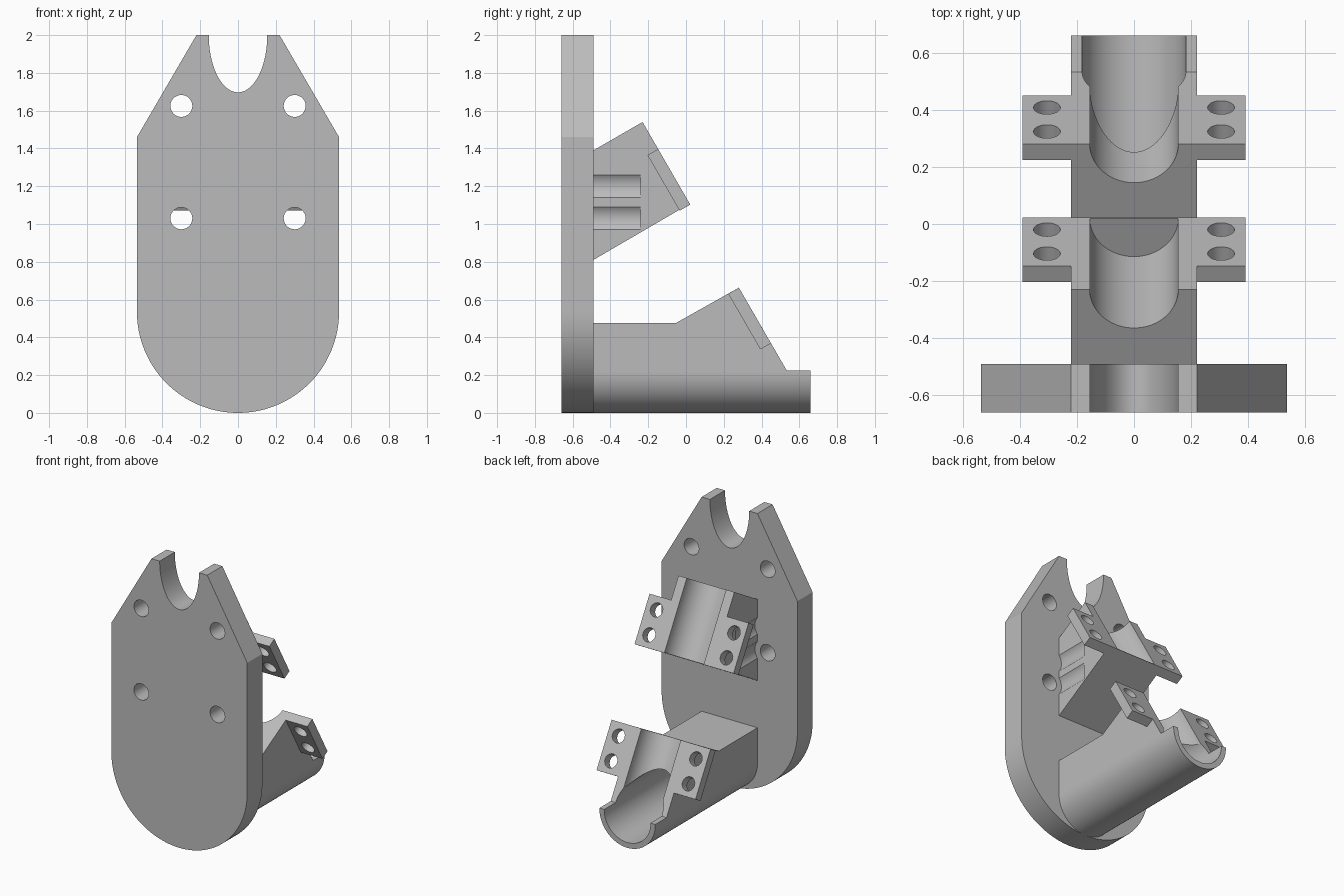
import bpy, math
import bmesh
from mathutils import Vector

cube = bpy.data.objects.get("Cube")
if cube:
    bpy.data.objects.remove(cube, do_unlink=True)

# One flat grey for the whole bracket
grey = bpy.data.materials.new("plain grey")
grey.use_nodes = True
COLOR = (0.5, 0.5, 0.5, 1)
grey.diffuse_color = COLOR
grey.node_tree.nodes["Principled BSDF"].inputs["Base Color"].default_value = COLOR

ALONG = Vector((0, 0.5, -math.sqrt(0.75)))    # down the sloping clamp face
OUT = Vector((0, math.sqrt(0.75), 0.5))       # out of the clamp face
BACK = Vector((0, 1, 0))


def prism(name, points, sweep):
    """Extrude a closed loop of 3D points along a vector."""
    bm = bmesh.new()
    face = bm.faces.new([bm.verts.new(p) for p in points])
    grown = bmesh.ops.extrude_face_region(bm, geom=[face], use_keep_orig=True)
    verts = [v for v in grown["geom"] if isinstance(v, bmesh.types.BMVert)]
    bmesh.ops.translate(bm, verts=verts, vec=sweep)
    bmesh.ops.recalc_face_normals(bm, faces=bm.faces)
    mesh = bpy.data.meshes.new(name)
    bm.to_mesh(mesh)
    bm.free()
    mesh.materials.append(grey)
    obj = bpy.data.objects.new(name, mesh)
    bpy.context.collection.objects.link(obj)
    return obj


def side_prism(name, profile, half):
    """Sweep a (y, z) profile across x, symmetric about the middle."""
    return prism(name, [(-half, y, z) for y, z in profile], Vector((2 * half, 0, 0)))


def cylinder(name, start, axis, length, r, rz=None, count=64):
    """Round or elliptical bar whose axis lies in the y-z plane."""
    up = Vector((1, 0, 0)).cross(axis)
    ring = []
    for i in range(count):
        a = math.tau * (i + 0.5) / count
        ring.append(Vector(start) + Vector((r * math.cos(a), 0, 0)) + up * (rz or r) * math.sin(a))
    return prism(name, ring, axis * length)


def combine(obj, other, operation):
    mod = obj.modifiers.new(operation.lower(), "BOOLEAN")
    mod.operation = operation
    mod.solver = "EXACT"
    mod.object = other
    bpy.context.view_layer.objects.active = obj
    bpy.ops.object.modifier_apply(modifier=mod.name)
    bpy.data.objects.remove(other, do_unlink=True)


def add_clamp(body, top, face_length, flange_start):
    """Add drilled side flanges and the half-round groove to a sloping face."""
    top = Vector((0, *top))
    flange_length, thick, half = 0.34, 0.065, 0.39
    a = top + ALONG * flange_start
    b = a + ALONG * flange_length
    corners = [a, b, b - OUT * thick, a - OUT * thick]
    combine(body, side_prism("flange", [(p.y, p.z) for p in corners], half), "UNION")
    combine(body, cylinder("groove", top - ALONG * 0.1, ALONG, face_length + 0.1, 0.155), "DIFFERENCE")
    for side in (-1, 1):
        for s in (0.088, 0.256):
            spot = a + ALONG * s - OUT * 0.1 + Vector((side * 0.305, 0, 0))
            combine(body, cylinder("bolt_hole", spot, OUT, 0.2, 0.047, count=40), "DIFFERENCE")


# Back plate: rounded bottom, tapered top, notch and four screw holes
FRONT, REAR, WIDE = -0.66, -0.49, 0.535
outline = [(-0.22, 2), (-WIDE, 1.46)]
outline += [(-WIDE * math.cos(math.pi * i / 64), WIDE - WIDE * math.sin(math.pi * i / 64))
            for i in range(65)]
outline += [(WIDE, 1.46), (0.22, 2)]
plate = prism("mounting_plate", [(x, FRONT, z) for x, z in outline], BACK * (REAR - FRONT))
combine(plate, cylinder("notch", (0, -0.8, 2), BACK, 0.5, 0.155, 0.303), "DIFFERENCE")
for x in (-0.3, 0.3):
    for z in (1.03, 1.625):
        combine(plate, cylinder("screw_hole", (x, -0.8, z), BACK, 0.5, 0.058, count=40), "DIFFERENCE")

# Upper clamp: sloping block with screw clearance scooped from its sides
upper = side_prism("upper_clamp", [(REAR, 1.39), (-0.23, 1.54), (0.02, 1.107), (REAR, 0.81)], 0.22)
for x in (-0.3, 0.3):
    for z in (1.03, 1.2):
        combine(upper, cylinder("scoop", (x, -0.6, z), BACK, 0.36, 0.1), "DIFFERENCE")
add_clamp(upper, (-0.23, 1.54), 0.5, 0.165)

# Lower clamp: round-bottomed arm trimmed to the stepped side profile
R = 0.22
arm = [(-R, 0.8)]
arm += [(-R * math.cos(math.pi * i / 48), R - R * math.sin(math.pi * i / 48)) for i in range(49)]
arm += [(R, 0.8)]
lower = prism("lower_clamp", [(x, REAR, z) for x, z in arm], BACK * (0.66 - REAR))
trim = side_prism("trim", [(-0.6, -0.1), (-0.6, 0.475), (-0.055, 0.475), (0.28, 0.663),
                           (0.533, 0.225), (0.8, 0.225), (0.8, -0.1)], 0.5)
combine(lower, trim, "INTERSECT")
add_clamp(lower, (0.28, 0.663), 0.505, 0)
combine(lower, cylinder("bore", (0, REAR + 0.01, R), BACK, 1.5, 0.182), "DIFFERENCE")

# Smooth the round surfaces, keep machined edges crisp
bpy.ops.object.select_all(action="DESELECT")
for obj in (plate, upper, lower):
    obj.select_set(True)
bpy.context.view_layer.objects.active = plate
bpy.ops.object.shade_smooth_by_angle(angle=math.radians(25))
